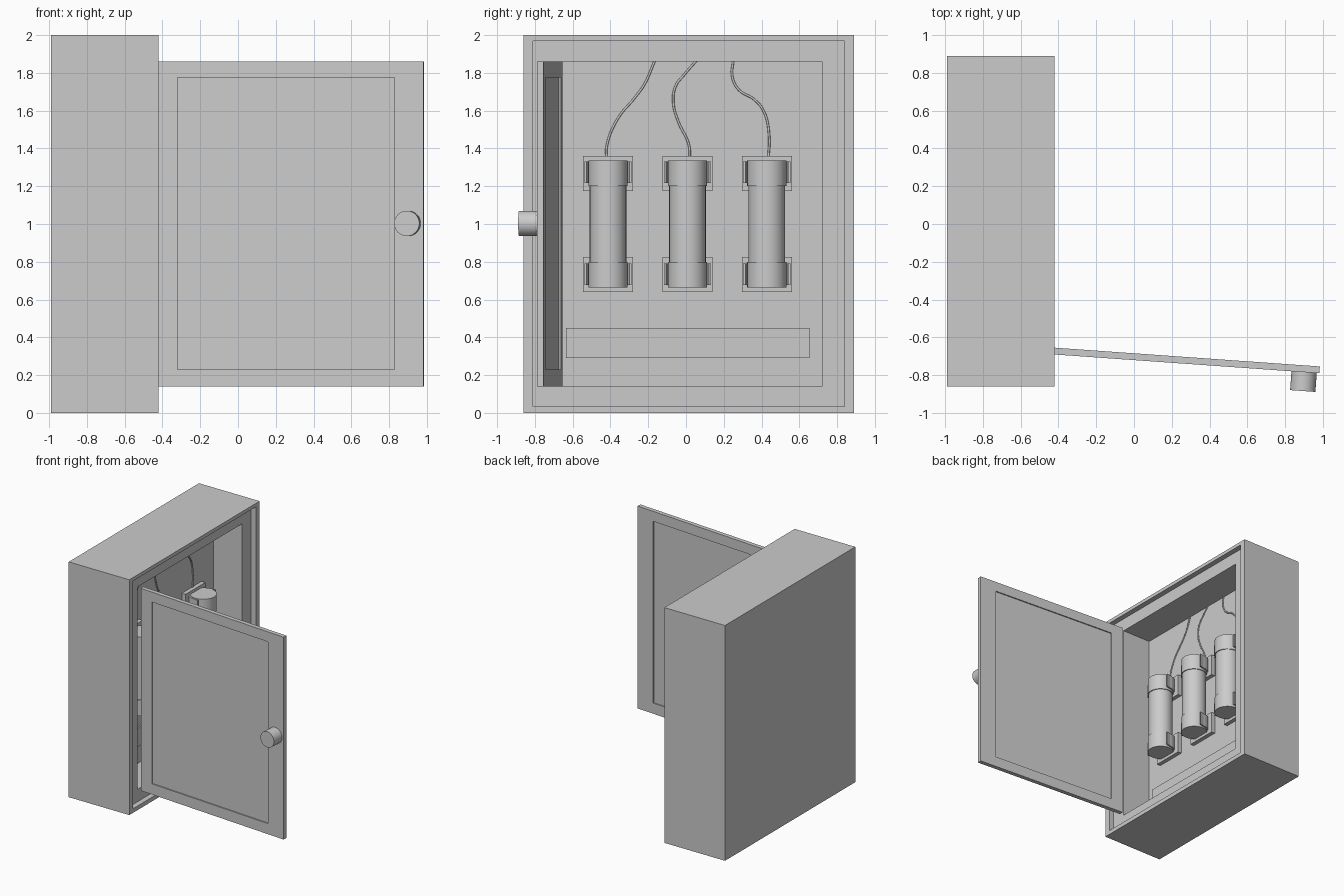
import bpy, bmesh, math
from mathutils import Vector, Matrix

if "Cube" in bpy.data.objects:
    bpy.data.objects.remove(bpy.data.objects["Cube"])


def finish(name, bm, smooth=False):
    bmesh.ops.recalc_face_normals(bm, faces=bm.faces)
    me = bpy.data.meshes.new(name)
    bm.to_mesh(me)
    bm.free()
    ob = bpy.data.objects.new(name, me)
    bpy.context.collection.objects.link(ob)
    if smooth:
        bpy.ops.object.select_all(action='DESELECT')
        ob.select_set(True)
        bpy.context.view_layer.objects.active = ob
        bpy.ops.object.shade_smooth_by_angle(angle=math.radians(35))
    return ob


def loft(name, rings):
    """Join closed rings of points one after another and cap both ends."""
    bm = bmesh.new()
    loops = [[bm.verts.new(p) for p in r] for r in rings]
    for a, b in zip(loops, loops[1:]):
        n = len(a)
        for i in range(n):
            bm.faces.new((a[i], a[(i + 1) % n], b[(i + 1) % n], b[i]))
    bm.faces.new(loops[0])
    bm.faces.new(loops[-1])
    return finish(name, bm)


def box(name, x0, x1, y0, y1, z0, z1):
    return loft(name, [rect_x(x0, y0, y1, z0, z1), rect_x(x1, y0, y1, z0, z1)])


def rect_x(x, y0, y1, z0, z1):
    return [(x, y0, z0), (x, y1, z0), (x, y1, z1), (x, y0, z1)]


def rect_y(y, x0, x1, z0, z1):
    return [(x0, y, z0), (x1, y, z0), (x1, y, z1), (x0, y, z1)]


def cylinder(name, r, length, matrix, sides=32):
    bm = bmesh.new()
    bmesh.ops.create_cone(bm, cap_ends=True, segments=sides, radius1=r,
                          radius2=r, depth=length, matrix=matrix)
    return finish(name, bm, True)


# Cabinet: outer shell, stepped rim, and deep cavity opening towards +x
BACK = -0.735
loft("cabinet", [
    rect_x(-0.99, -0.86, 0.89, 0, 2),
    rect_x(-0.42, -0.86, 0.89, 0, 2),
    rect_x(-0.42, -0.81, 0.84, 0.035, 1.97),
    rect_x(-0.465, -0.81, 0.84, 0.035, 1.97),
    rect_x(-0.465, -0.685, 0.72, 0.14, 1.86),
    rect_x(BACK, -0.685, 0.72, 0.14, 1.86)])

# Open door with a sunken panel on both sides, plus its knob
T = 0.018
panel = (0.11, 1.263, 0.23, 1.775)
edge = (0, 1.416, 0.14, 1.86)
door = loft("door", [
    rect_y(-T + 0.01, *panel), rect_y(-T, *panel), rect_y(-T, *edge),
    rect_y(T, *edge), rect_y(T, *panel), rect_y(T - 0.01, *panel)])
knob = cylinder("door_knob", 0.067, 0.105,
                Matrix.Translation((1.335, -0.0655, 1.003)) @ Matrix.Rotation(math.pi / 2, 4, 'X'))
swing = Matrix.Translation((-0.43, -0.672, 0)) @ Matrix.Rotation(math.radians(-4.05), 4, 'Z')
for ob in (door, knob):
    ob.matrix_world = swing

# Label strip low on the back wall
box("lower_strip", BACK - 0.01, BACK + 0.012, -0.635, 0.655, 0.29, 0.45)


# Clip: curved cradle behind the canister with flared tips
def clip_profile(cx, cy):
    r, t = 0.104, 0.012
    inner, outer = [], []
    for i in range(17):
        a = math.radians(90 + 180 * i / 16)
        d = Vector((math.cos(a), math.sin(a)))
        inner.append(d * r)
        outer.append(d * (r + t))
    inner = [Vector((0.035, 0.113))] + inner + [Vector((0.035, -0.113))]
    outer = [Vector((0.035, 0.125))] + outer + [Vector((0.035, -0.125))]
    return [(cx + p.x, cy + p.y) for p in inner + outer[::-1]]


# Three canisters, each with end caps, mounting plates and clips
CX = -0.627
for n, cy in enumerate((-0.413, 0.008, 0.428), 1):
    cylinder(f"canister_body_{n}", 0.097, 0.66, Matrix.Translation((CX, cy, 1.0)))
    for end, s in (("lower", -1), ("upper", 1)):
        tag = f"{end}_{n}"
        cylinder(f"canister_cap_{tag}", 0.104, 0.135,
                 Matrix.Translation((CX, cy, 1.0 + s * 0.268)))
        zc = 1.0 + s * 0.268
        box(f"mount_plate_{tag}", BACK - 0.01, -0.70, cy - 0.132, cy + 0.132, zc - 0.092, zc + 0.092)
        zk = 1.005 + s * 0.27
        prof = clip_profile(CX, cy)
        loft(f"clip_{tag}", [[(x, y, z) for x, y in prof] for z in (zk - 0.057, zk + 0.057)])

# Wires running up the back wall into the ceiling
wires = [
    [(-.42, 1.34), (-.42, 1.41), (-.36, 1.56), (-.27, 1.67), (-.22, 1.74), (-.165, 1.865)],
    [(.02, 1.34), (.015, 1.42), (-.04, 1.54), (-.067, 1.64), (-.055, 1.73), (-.01, 1.79), (.055, 1.865)],
    [(.435, 1.34), (.44, 1.47), (.41, 1.6), (.36, 1.66), (.28, 1.71), (.245, 1.78), (.25, 1.865)],
]
for n, pts in enumerate(wires, 1):
    cu = bpy.data.curves.new(f"wire_{n}", 'CURVE')
    cu.dimensions = '3D'
    cu.bevel_depth = 0.006
    cu.bevel_resolution = 2
    cu.resolution_u = 6
    sp = cu.splines.new('BEZIER')
    sp.bezier_points.add(len(pts) - 1)
    for bp, (y, z) in zip(sp.bezier_points, pts):
        bp.co = (BACK + 0.003, y, z)
        bp.handle_left_type = bp.handle_right_type = 'AUTO'
    bpy.context.collection.objects.link(bpy.data.objects.new(f"wire_{n}", cu))
